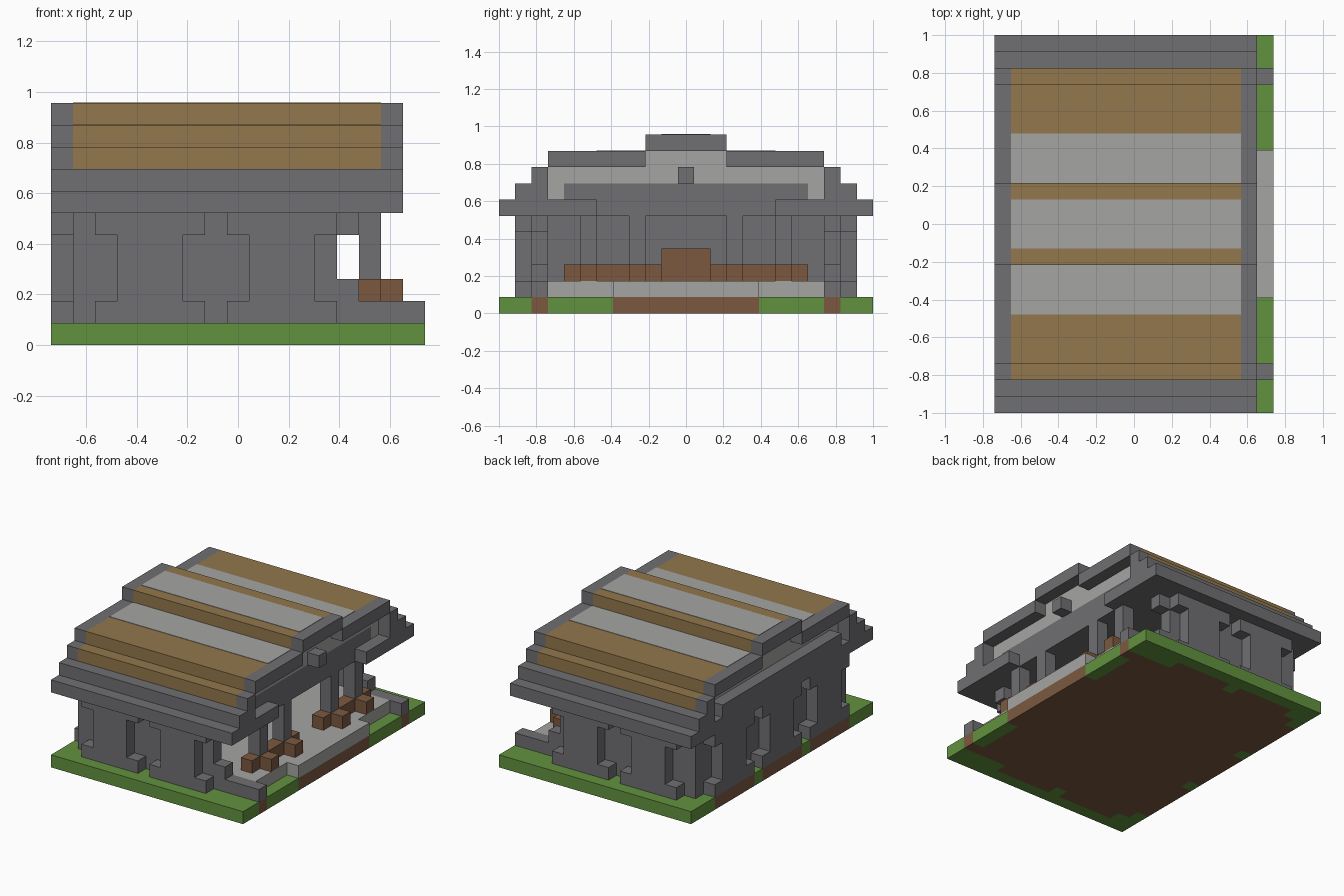
import bpy, bmesh

U = 2 / 23          # size of one block
NX, NY = 17, 23     # plot size in blocks

if "Cube" in bpy.data.objects:
    bpy.data.objects.remove(bpy.data.objects["Cube"], do_unlink=True)


def srgb(c):
    c /= 255
    return c / 12.92 if c < 0.04045 else ((c + 0.055) / 1.055) ** 2.4


def make_material(name, *rgb):
    mat = bpy.data.materials.new(name)
    mat.use_nodes = True
    colour = [srgb(c) for c in rgb] + [1]
    mat.diffuse_color = colour
    mat.node_tree.nodes["Principled BSDF"].inputs["Base Color"].default_value = colour
    return mat


STONE = make_material("dark stone", 112, 110, 113)
PALE = make_material("pale stone", 165, 165, 163)
STRAW = make_material("straw", 146, 119, 76)
GRASS = make_material("grass", 97, 146, 62)
WOOD = make_material("brown", 123, 89, 64)


def finish(name, bm, *mats):
    mesh = bpy.data.meshes.new(name)
    bm.to_mesh(mesh)
    bm.free()
    for mat in mats:
        mesh.materials.append(mat)
    obj = bpy.data.objects.new(name, mesh)
    bpy.context.collection.objects.link(obj)
    return obj


def blocks(name, mat, boxes, mirror=False):
    """Boxes given as (x range, y range, z range) in blocks; mirror copies them in y."""
    bm = bmesh.new()
    boxes = list(boxes)
    if mirror:
        boxes += [(x, (NY - y[1], NY - y[0]), z) for x, y, z in boxes]
    for x, y, z in boxes:
        cube = bmesh.ops.create_cube(bm, size=1)["verts"]
        for v in cube:
            v.co.x = (x[v.co.x > 0] - NX / 2) * U
            v.co.y = (y[v.co.y > 0] - NY / 2) * U
            v.co.z = z[v.co.z > 0] * U
    return finish(name, bm, mat)


# Ground: grass, with bare earth beneath the building footprint
def is_earth(i, j):
    j = min(j, NY - 1 - j)
    if i == 0:
        return j >= 3 and j not in (8,)
    if i == NX - 1:
        return j == 2 or j >= 7
    if j == 1:
        return 2 <= i < 13 and i != 7
    return j >= 2


bm = bmesh.new()
bmesh.ops.create_grid(bm, x_segments=NX, y_segments=NY, size=1)
for v in bm.verts:
    v.co.x *= NX * U / 2
for f in bm.faces:
    c = f.calc_center_median()
    f.material_index = int(is_earth(int(c.x / U + NX / 2), int(c.y / U + NY / 2)))
bottom = bm.faces[:]
# side faces take the colour of the column they belong to
top = bmesh.ops.extrude_face_region(bm, geom=bottom, use_keep_orig=True)["geom"]
for v in top:
    if isinstance(v, bmesh.types.BMVert):
        v.co.z += U
for f in bm.faces:
    c = f.calc_center_median()
    i = min(max(int(c.x / U + NX / 2), 0), NX - 1)
    j = min(max(int(c.y / U + NY / 2), 0), NY - 1)
    f.material_index = int(is_earth(i, j))
bmesh.ops.recalc_face_normals(bm, faces=bm.faces)
finish("ground", bm, GRASS, WOOD)

# Floor with a wider entrance step
blocks("floor", PALE, [((2, 16), (3, 20), (1, 2)), ((16, 17), (7, 16), (1, 2))])

# Side walls, with a window near the open end and a low ledge
blocks("side_walls", STONE, [
    ((1, 13), (2, 3), (1, 6)),
    ((13, 14), (2, 3), (1, 3)),
    ((13, 14), (2, 3), (5, 6)),
    ((14, 17), (2, 3), (1, 2)),
], mirror=True)
blocks("back_wall", STONE, [((1, 2), (3, 20), (1, 6))])


# Raised wall panels: narrow in the middle, wide at foot and head
def panel(start):
    return [((start, start + 5), (1, 2)),
            ((start + 1, start + 4), (2, 5)),
            ((start, start + 5), (5, 6))]


blocks("side_panels", STONE,
       [(x, (1, 2), z) for s in (2, 8) for x, z in panel(s)], mirror=True)
blocks("back_panels", STONE,
       [((0, 1), y, z) for s in (3, 9, 15) for y, z in panel(s)])

# Entrance pillars with wooden seats around their feet
blocks("pillars", STONE, [((14, 15), (j, j + 1), (2, 6)) for j in (5, 8)], mirror=True)
blocks("seats", WOOD, [
    ((14 + di, 15 + di), (j + dj, j + dj + 1), (2, 3))
    for j in (5, 8) for di, dj in ((0, -1), (1, 0), (0, 1))
], mirror=True)
blocks("inner_table", WOOD, [((3, 6), (10, 13), (2, 4))])

# Eaves, ceiling and beams
blocks("ceiling", STONE, [((0, 15), (6, 17), (6, 7))])
blocks("eaves", STONE, [((0, 16), (0, 6), (6, 7)), ((0, 16), (1, 3), (7, 8))], mirror=True)
blocks("cross_beam", STONE, [((0, 15), (4, 19), (7, 8))])
blocks("ridge_post", STONE, [((15, 16), (11, 12), (8, 9))])

# Pale gable infill
blocks("gable", PALE, [((1, 15), (3, 20), (8, 9)), ((1, 15), (9, 14), (9, 10)),
                       ((1, 15), (3, 4), (7, 8)), ((1, 15), (19, 20), (7, 8))])

# Stepped roof: straw covering between stone end rims
STEPS = (((2, 3), (8, 9)), ((3, 9), (9, 10)), ((9, 11.5), (10, 11)))
blocks("roof_straw", STRAW, [((1, 15), y, z) for y, z in STEPS], mirror=True)
blocks("roof_rims", STONE,
       [(x, y, z) for x in ((0, 1), (15, 16)) for y, z in STEPS], mirror=True)

# Pale stripes along the roof
blocks("roof_stripes", PALE, [((1, 15), (6, 9), (10, 10.03)),
                              ((1, 15), (14, 17), (10, 10.03)),
                              ((1, 15), (10, 13), (11, 11.03))])
